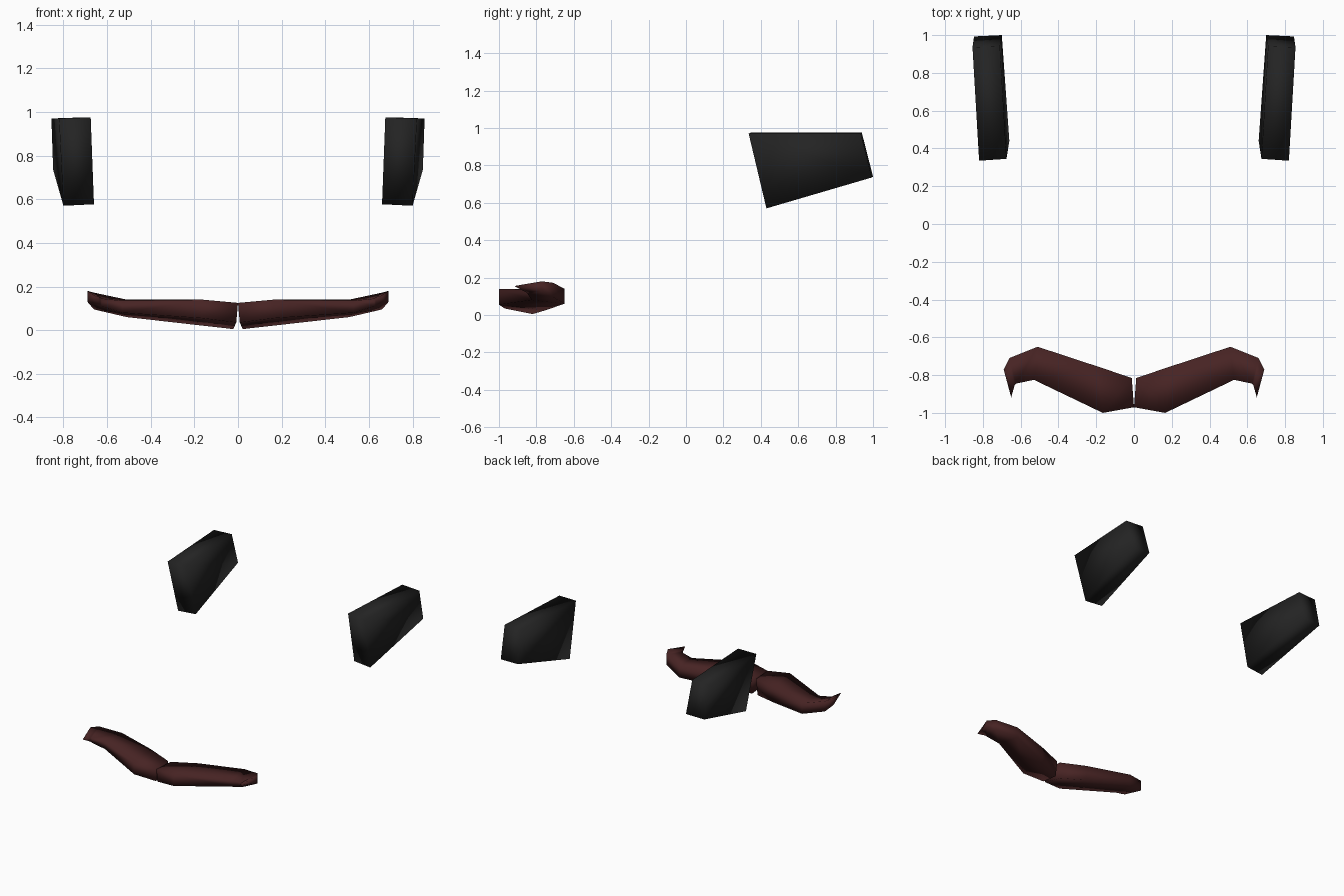
import bpy, bmesh

if "Cube" in bpy.data.objects:
    bpy.data.objects.remove(bpy.data.objects["Cube"])


def material(name, rgb):
    m = bpy.data.materials.new(name)
    m.diffuse_color = (*rgb, 1)
    m.use_nodes = True
    m.node_tree.nodes["Principled BSDF"].inputs["Base Color"].default_value = m.diffuse_color
    return m


dark = material("soft black", (0.017, 0.017, 0.017))
brown = material("dark red brown", (0.063, 0.017, 0.017))


def loft(name, rings, mat, sx, tip=None):
    """Skin four-sided rings, mirrored by sx, closing on a cap or a tip."""
    bm = bmesh.new()
    vs = [[bm.verts.new((x * sx, y, z)) for x, y, z in r] for r in rings]
    for a, b in zip(vs, vs[1:]):
        for i in range(4):
            j = (i + 1) % 4
            bm.faces.new((a[i], a[j], b[j], b[i]))
    bm.faces.new(vs[0])
    if tip:
        t = bm.verts.new((tip[0] * sx, tip[1], tip[2]))
        for i in range(4):
            bm.faces.new((vs[-1][i], vs[-1][(i + 1) % 4], t))
    else:
        bm.faces.new(vs[-1])
    bmesh.ops.recalc_face_normals(bm, faces=bm.faces)
    for f in bm.faces:
        f.smooth = True
    me = bpy.data.meshes.new(name)
    bm.to_mesh(me)
    bm.free()
    me.materials.append(mat)
    bpy.context.collection.objects.link(bpy.data.objects.new(name, me))


# tapered side block: outer and inner outlines
outer = [(0.82, 0.335, 0.97), (0.855, 0.935, 0.97), (0.847, 0.993, 0.735), (0.80, 0.43, 0.57)]
inner = [(0.675, 0.345, 0.975), (0.71, 0.94, 0.975), (0.70, 1.0, 0.74), (0.66, 0.44, 0.577)]

# curved strip sections: back x, y, bottom z, top z, then the same for the front
sections = [
    (0.012, -0.815, 0.005, 0.125, 0.0, -0.97, 0.035, 0.125),
    (0.20, -0.752, 0.025, 0.14, 0.165, -1.0, 0.055, 0.14),
    (0.51, -0.65, 0.06, 0.14, 0.53, -0.825, 0.08, 0.135),
    (0.66, -0.71, 0.095, 0.172, 0.625, -0.845, 0.11, 0.145),
    (0.69, -0.77, 0.13, 0.18, 0.632, -0.853, 0.12, 0.152),
]
rings = [[(bx, by, b0), (bx, by, b1), (fx, fy, f1), (fx, fy, f0)]
         for bx, by, b0, b1, fx, fy, f0, f1 in sections]
# lower inner corner leans away from the centre line
rings[0][0] = (0.022, -0.82, 0.005)
rings[0][3] = (0.008, -0.97, 0.035)

for side, sx in (("right", 1), ("left", -1)):
    loft("side_block_" + side, [outer, inner], dark, sx)
    loft("curled_strip_" + side, rings, brown, sx, tip=(0.65, -0.918, 0.155))
